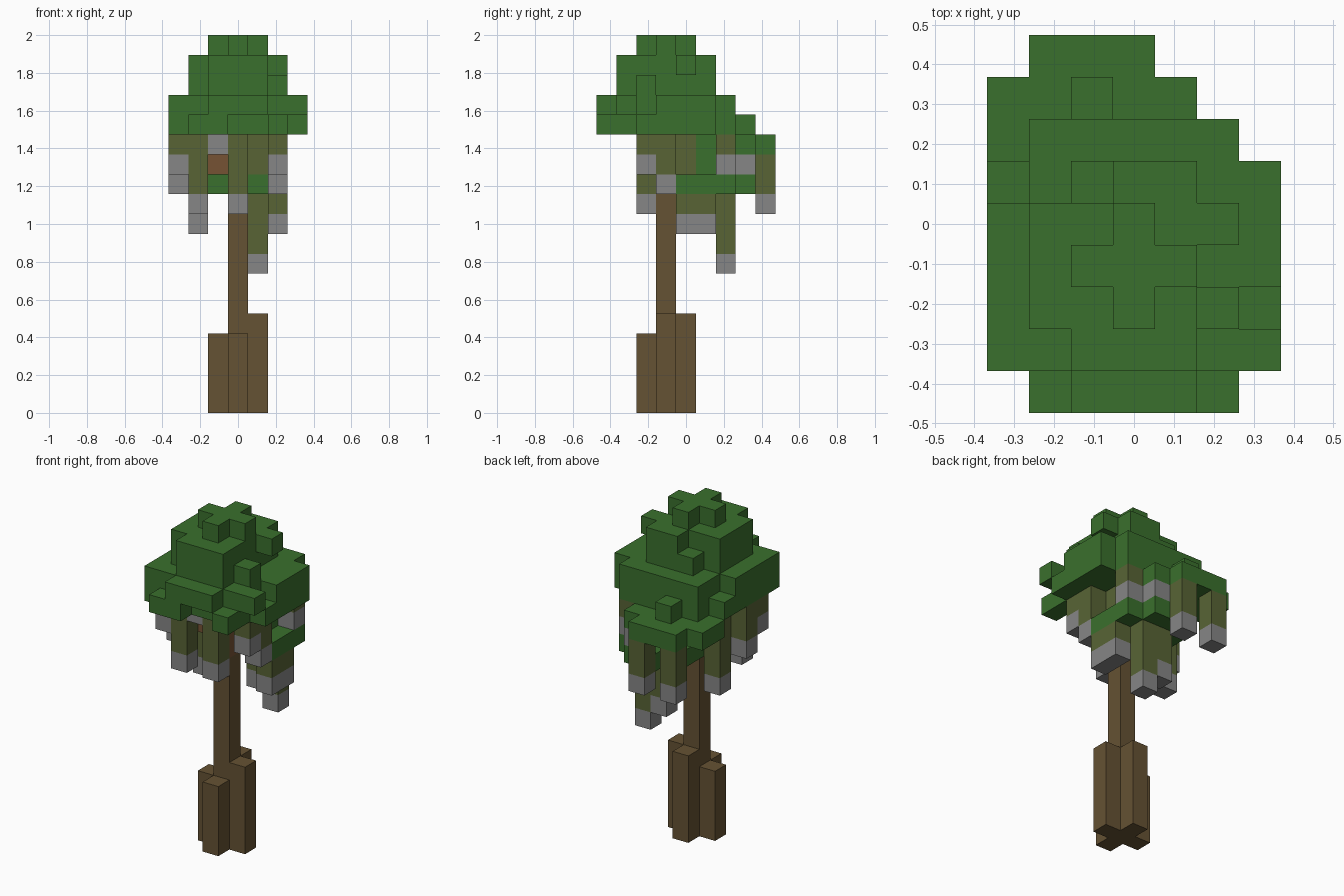
import bpy
import bmesh
from mathutils import Vector

old = bpy.data.objects.get("Cube")
if old:
    bpy.data.objects.remove(old, do_unlink=True)

U = 2 / 19  # edge of one block


def material(name, rgb):
    m = bpy.data.materials.new(name)
    m.use_nodes = True
    m.diffuse_color = (*rgb, 1)
    bsdf = m.node_tree.nodes["Principled BSDF"]
    bsdf.inputs["Base Color"].default_value = (*rgb, 1)
    bsdf.inputs["Roughness"].default_value = 1
    return m


leaf = material("leaf green", (0.042, 0.162, 0.026))
vine = material("olive vine", (0.098, 0.127, 0.036))
tip = material("grey tip", (0.24, 0.24, 0.24))
bark = material("brown bark", (0.130, 0.084, 0.033))
wood = material("reddish wood", (0.180, 0.085, 0.034))


def build(name, cells, mat):
    """Make the outer skin of a set of grid blocks (column, row, level)."""
    cells = set(cells)
    bm = bmesh.new()
    corners = {}

    def corner(p):
        key = tuple(round(c * 2) for c in p)
        if key not in corners:
            corners[key] = bm.verts.new(p * U)
        return corners[key]

    for c in cells:
        mid = Vector((c[0] - 3, c[1] - 4, c[2] + 0.5))
        for axis in range(3):
            for s in (-1, 1):
                n = Vector((0, 0, 0))
                n[axis] = s
                if tuple(int(c[q] + n[q]) for q in range(3)) in cells:
                    continue
                a = Vector((0, 0, 0))
                a[(axis + 1) % 3] = 0.5
                b = n.cross(a)
                f = mid + n / 2
                bm.faces.new([corner(f + v) for v in (a + b, b - a, -a - b, a - b)])
    bmesh.ops.recalc_face_normals(bm, faces=bm.faces)
    mesh = bpy.data.meshes.new(name)
    bm.to_mesh(mesh)
    bm.free()
    mesh.materials.append(mat)
    ob = bpy.data.objects.new(name, mesh)
    bpy.context.collection.objects.link(ob)


def column(x, y, low, high):
    return [(x, y, k) for k in range(low, high)]


def layer(level, back, plan):
    """Read a plan drawn from the back row to the front row."""
    return [(x, back - r, level) for r, line in enumerate(plan.split())
            for x, mark in enumerate(line) if mark == "#"]


# Trunk with four roots
build("trunk", column(3, 3, 0, 11) + column(2, 3, 0, 4) + column(3, 2, 0, 4)
      + column(4, 3, 0, 5) + column(3, 4, 0, 5), bark)
build("upper_trunk", column(3, 3, 11, 14) + [(2, 3, 12)], wood)

# Main crown, from the widest layer to the top cross
crown = layer(14, 6, """
.#####.
#######
#######
#######
#######
######.
.##..#.""")
crown += layer(15, 6, """
.#####.
.######
#######
#######
######.
#######
..###..""")
crown += layer(16, 5, """
..###..
.####..
.####..
.#####.
..###..""")
crown += layer(17, 5, """
...##..
.#####.
.####..
.####..
..###..""")
crown += layer(18, 4, """
...#...
..###..
...#...""")
build("crown", crown, leaf)

# Rear leaf clump with a single block on top
build("rear_leaf_clump", layer(13, 8, """
.###...
#####..
#####..
.####..""") + [(2, 7, 14)], leaf)

# Lower leaf clump with a single block on top
build("lower_leaf_clump", layer(11, 7, """
...##..
..####.
..####.
..####.""") + [(4, 5, 12)], leaf)

# Hanging vines: column, row, top level, level of the grey tip
vines = [
    (0, 2, 14, 12), (0, 3, 14, 11), (1, 2, 14, 10), (1, 4, 14, 9),
    (2, 2, 14, 13), (3, 2, 14, 10), (5, 2, 14, 12), (5, 3, 14, 11),
    (5, 6, 14, 12), (4, 7, 13, 12), (1, 8, 13, 10), (3, 8, 13, 10),
    (5, 4, 11, 9), (5, 5, 11, 9), (4, 6, 11, 7), (3, 6, 11, 8),
]
strands = column(4, 4, 12, 14)
tips = []
for x, y, top, end in vines:
    strands += column(x, y, end + 1, top)
    tips.append((x, y, end))
build("vine_strands", strands, vine)
build("vine_tips", tips, tip)
